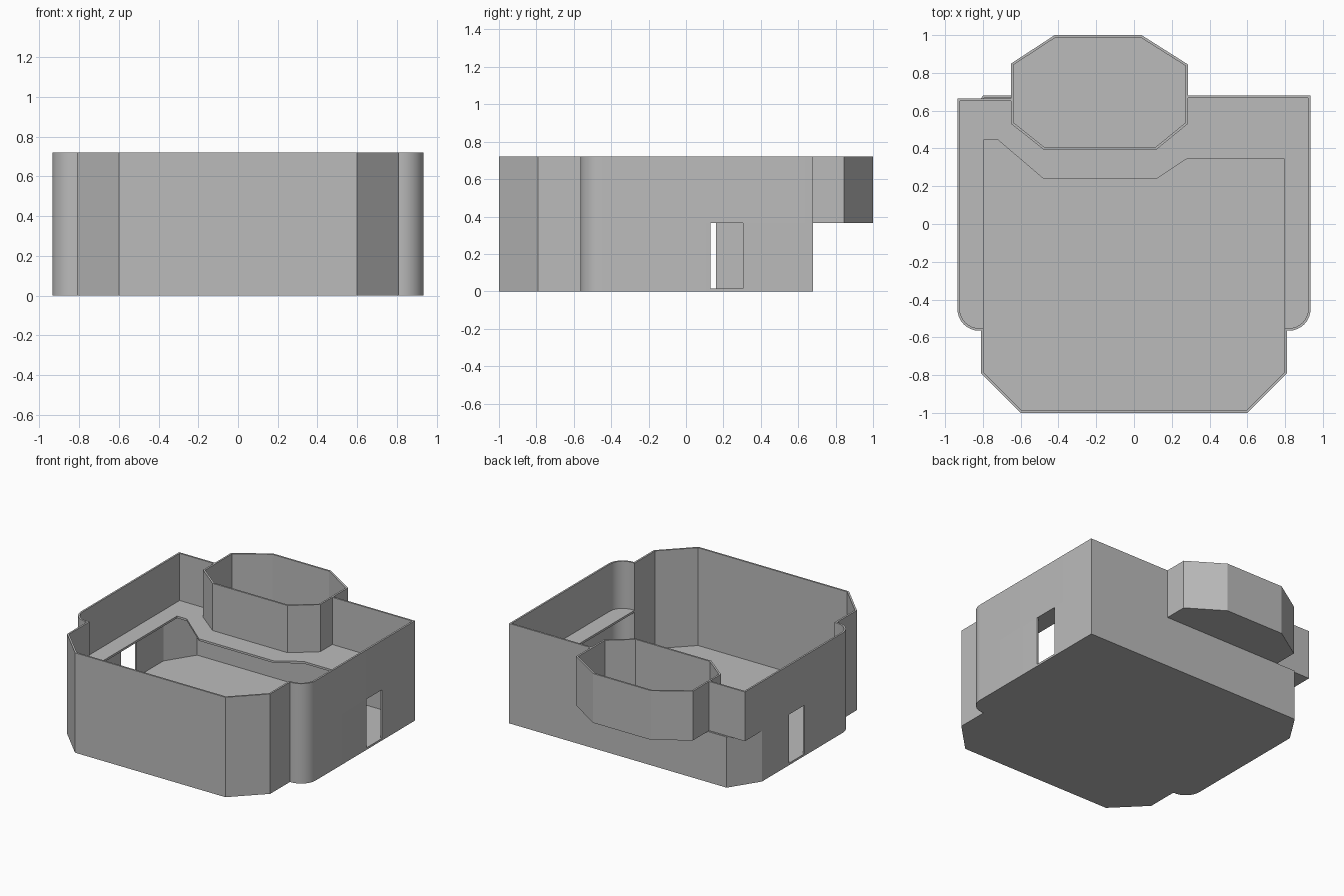
import bpy, bmesh, math
from mathutils import Vector

cube = bpy.data.objects.get("Cube")
if cube:
    bpy.data.objects.remove(cube, do_unlink=True)

GREY = (0.5, 0.5, 0.5, 1)
mat = bpy.data.materials.new("plain_grey")
mat.use_nodes = True
mat.diffuse_color = GREY
mat.node_tree.nodes["Principled BSDF"].inputs["Base Color"].default_value = GREY

THICK, SLAB, MID, TOP = 0.013, 0.015, 0.365, 0.72


def finish(name, bm):
    bmesh.ops.recalc_face_normals(bm, faces=bm.faces)
    mesh = bpy.data.meshes.new(name)
    bm.to_mesh(mesh)
    bm.free()
    obj = bpy.data.objects.new(name, mesh)
    bpy.context.collection.objects.link(obj)
    mesh.materials.append(mat)
    bpy.ops.object.select_all(action='DESELECT')
    obj.select_set(True)
    bpy.context.view_layer.objects.active = obj
    bpy.ops.object.shade_smooth_by_angle(angle=math.radians(25))
    return obj


def inset(path, dist, closed=False):
    """Offset a path to its left with mitred corners."""
    pts = [Vector(p) for p in path]
    n = len(pts)
    out = []
    for i, p in enumerate(pts):
        dirs = []
        if closed or i > 0:
            dirs.append((p - pts[i - 1]).normalized())
        if closed or i < n - 1:
            dirs.append((pts[(i + 1) % n] - p).normalized())
        norms = [Vector((-d.y, d.x)) for d in dirs]
        m = sum(norms, Vector((0, 0))).normalized()
        out.append(p + m * dist / m.dot(norms[0]))
    return out


def wall(name, path, z0, z1, closed=False):
    """Thin upright wall along a path, thickened to the inside."""
    bm = bmesh.new()
    rings = [[bm.verts.new((o.x, o.y, z)), bm.verts.new((i.x, i.y, z))]
             for z in (z0, z1)
             for o, i in zip(inset(path, 0, closed), inset(path, THICK, closed))]
    n = len(path)
    cols = [(rings[k][0], rings[k][1], rings[n + k][1], rings[n + k][0]) for k in range(n)]
    for k in range(n if closed else n - 1):
        a, b = cols[k], cols[(k + 1) % n]
        for j in range(4):
            m = (j + 1) % 4
            bm.faces.new((a[j], b[j], b[m], a[m]))
    if not closed:
        bm.faces.new(cols[0])
        bm.faces.new(cols[-1])
    return finish(name, bm)


def slab(name, outline, z0):
    bm = bmesh.new()
    face = bm.faces.new([bm.verts.new((p[0], p[1], z0)) for p in outline])
    new = bmesh.ops.extrude_face_region(bm, geom=[face])["geom"]
    bmesh.ops.translate(bm, vec=(0, 0, SLAB),
                        verts=[v for v in new if isinstance(v, bmesh.types.BMVert)])
    return finish(name, bm)


def mirrored(path):
    return [(-x, y) for x, y in reversed(path)]


# Front half of the footprint: rounded shoulders and a chamfered bay
R = 0.115
shoulder = [(-0.82 - R * math.cos(a), -0.45 - R * math.sin(a))
            for a in (math.pi / 2 * k / 8 for k in range(9))]
left_front = shoulder + [(-0.81, -0.565), (-0.81, -0.79), (-0.6, -1)]
front = left_front + mirrored(left_front)
back = [(0.935, 0.68), (-0.8, 0.68), (-0.935, 0.47)]

# Lower storey, with a doorway left open on each side
slab("ground_floor", inset(front + back, 0.004, True), 0)
wall("lower_front_wall", [(-0.935, -0.015)] + front + [(0.935, 0.13)], 0, MID)
wall("lower_back_wall", [(0.935, 0.305)] + back + [(-0.935, 0.16)], 0, MID)
for side, y0, y1 in ((1, 0.13, 0.305), (-1, -0.015, 0.16)):
    x0, x1 = sorted((side * 0.935, side * (0.935 - THICK)))
    slab("door_sill", [(x0, y0), (x1, y0), (x1, y1), (x0, y1)], 0)

# Gallery floor around the open hall
gallery_left = [(-0.798, -0.56)] + [(x * 0.993, y + 0.006) for x, y in reversed(shoulder)]
gallery_right = mirrored(gallery_left)
slab("gallery_floor",
     gallery_left + [(-0.929, 0.66), (-0.645, 0.66), (-0.645, 0.675), (0.929, 0.675)]
     + gallery_right
     + [(0.798, 0.345), (0.28, 0.345), (0.12, 0.24), (-0.48, 0.24),
        (-0.72, 0.445), (-0.798, 0.445)], MID)

# Upper storey, open where the tower room sits
wall("upper_wall", [(-0.645, 0.665), (-0.935, 0.665)] + front
     + [(0.935, 0.68), (0.28, 0.68)], MID, TOP)

# Eight-sided tower room overhanging the back
tower = [(0.04, 1), (-0.42, 1), (-0.65, 0.85), (-0.65, 0.53),
         (-0.48, 0.395), (0.12, 0.395), (0.285, 0.53), (0.285, 0.845)]
wall("tower_wall", tower, MID, TOP, True)
slab("tower_floor", inset(tower, 0.004, True), MID)
